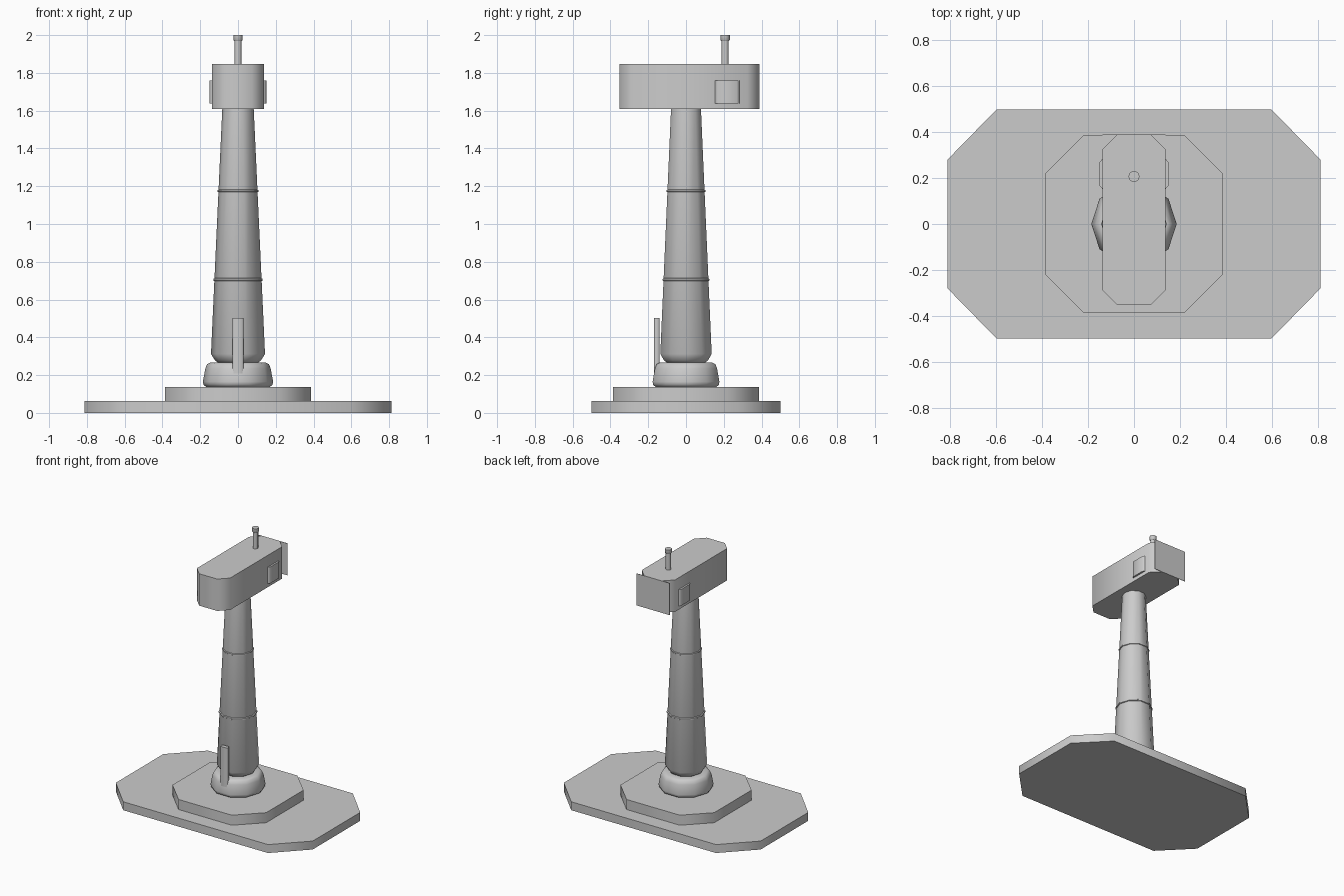
import bpy
import bmesh
from math import cos, sin, tau, radians

cube = bpy.data.objects.get("Cube")
if cube:
    bpy.data.objects.remove(cube)

GREY = (0.6, 0.6, 0.6, 1)
grey = bpy.data.materials.new("plain grey")
grey.use_nodes = True
grey.diffuse_color = GREY
grey.node_tree.nodes["Principled BSDF"].inputs["Base Color"].default_value = GREY


def finish(name, bm):
    """Turn a bmesh into a named grey object, smooth over its soft corners."""
    bmesh.ops.recalc_face_normals(bm, faces=bm.faces)
    mesh = bpy.data.meshes.new(name)
    bm.to_mesh(mesh)
    bm.free()
    mesh.materials.append(grey)
    obj = bpy.data.objects.new(name, mesh)
    bpy.context.collection.objects.link(obj)
    bpy.ops.object.select_all(action="DESELECT")
    obj.select_set(True)
    bpy.context.view_layer.objects.active = obj
    bpy.ops.object.shade_smooth_by_angle(angle=radians(50))
    return obj


def block(name, x, y, z, cut_x=0, cut_y=0):
    """Upright box between (low, high) pairs, its vertical corners cut off."""
    (x0, x1), (y0, y1), (z0, z1) = x, y, z
    if cut_x:
        outline = [(x0 + cut_x, y0), (x1 - cut_x, y0), (x1, y0 + cut_y), (x1, y1 - cut_y),
                   (x1 - cut_x, y1), (x0 + cut_x, y1), (x0, y1 - cut_y), (x0, y0 + cut_y)]
    else:
        outline = [(x0, y0), (x1, y0), (x1, y1), (x0, y1)]
    bm = bmesh.new()
    bottom = bm.faces.new([bm.verts.new((px, py, z0)) for px, py in outline])
    extruded = bmesh.ops.extrude_face_region(bm, geom=[bottom], use_keep_orig=True)
    top = [v for v in extruded["geom"] if isinstance(v, bmesh.types.BMVert)]
    bmesh.ops.translate(bm, verts=top, vec=(0, 0, z1 - z0))
    return finish(name, bm)


def turned(name, profile, sides=10, y=0):
    """Closed solid of revolution from (radius, height) points."""
    bm = bmesh.new()
    rings = [[bm.verts.new((r * cos(tau * i / sides), y + r * sin(tau * i / sides), z))
              for i in range(sides)] for r, z in profile]
    for low, high in zip(rings, rings[1:]):
        for i in range(sides):
            j = (i + 1) % sides
            bm.faces.new((low[i], low[j], high[j], high[i]))
    bm.faces.new(rings[0])
    bm.faces.new(rings[-1])
    return finish(name, bm)


# Stepped foundation
block("foundation_slab", (-0.813, 0.813), (-0.5, 0.5), (0, 0.063), 0.215, 0.22)
block("foundation_step", (-0.387, 0.387), (-0.387, 0.387), (0.063, 0.138), 0.167, 0.167)

# Tower with its rounded foot and two joint rings
turned("tower_foot", [(0.168, 0.138), (0.182, 0.147), (0.186, 0.165), (0.173, 0.235),
                      (0.164, 0.257), (0.145, 0.267), (0.1, 0.267)])
turned("tower", [(0.1, 0.262), (0.122, 0.278), (0.143, 0.312), (0.083, 1.615)])
for number, (radius, height) in enumerate([(0.131, 0.705), (0.108, 1.175)], 1):
    turned(f"joint_ring_{number}", [(radius - 0.01, height - 0.01), (radius, height - 0.004),
                                    (radius, height + 0.004), (radius - 0.01, height + 0.01)])

# Door plate at the front of the tower
block("door", (-0.029, 0.029), (-0.169, -0.14), (0.2, 0.503), 0.006, 0.006)

# Machine housing with rear panel and side hatches
block("housing", (-0.137, 0.137), (-0.352, 0.388), (1.61, 1.848), 0.063, 0.063)
block("rear_panel", (-0.137, 0.137), (0.387, 0.39), (1.61, 1.848))
for side, x in (("left", (0.12, 0.15)), ("right", (-0.15, -0.12))):
    block(f"{side}_hatch", x, (0.153, 0.283), (1.638, 1.76), 0.012, 0.014)

# Sensor mast on the roof
turned("mast", [(0.019, 1.84), (0.019, 1.975)], 8, 0.207)
turned("mast_cap", [(0.02, 1.968), (0.025, 1.975), (0.025, 2.0)], 8, 0.207)
